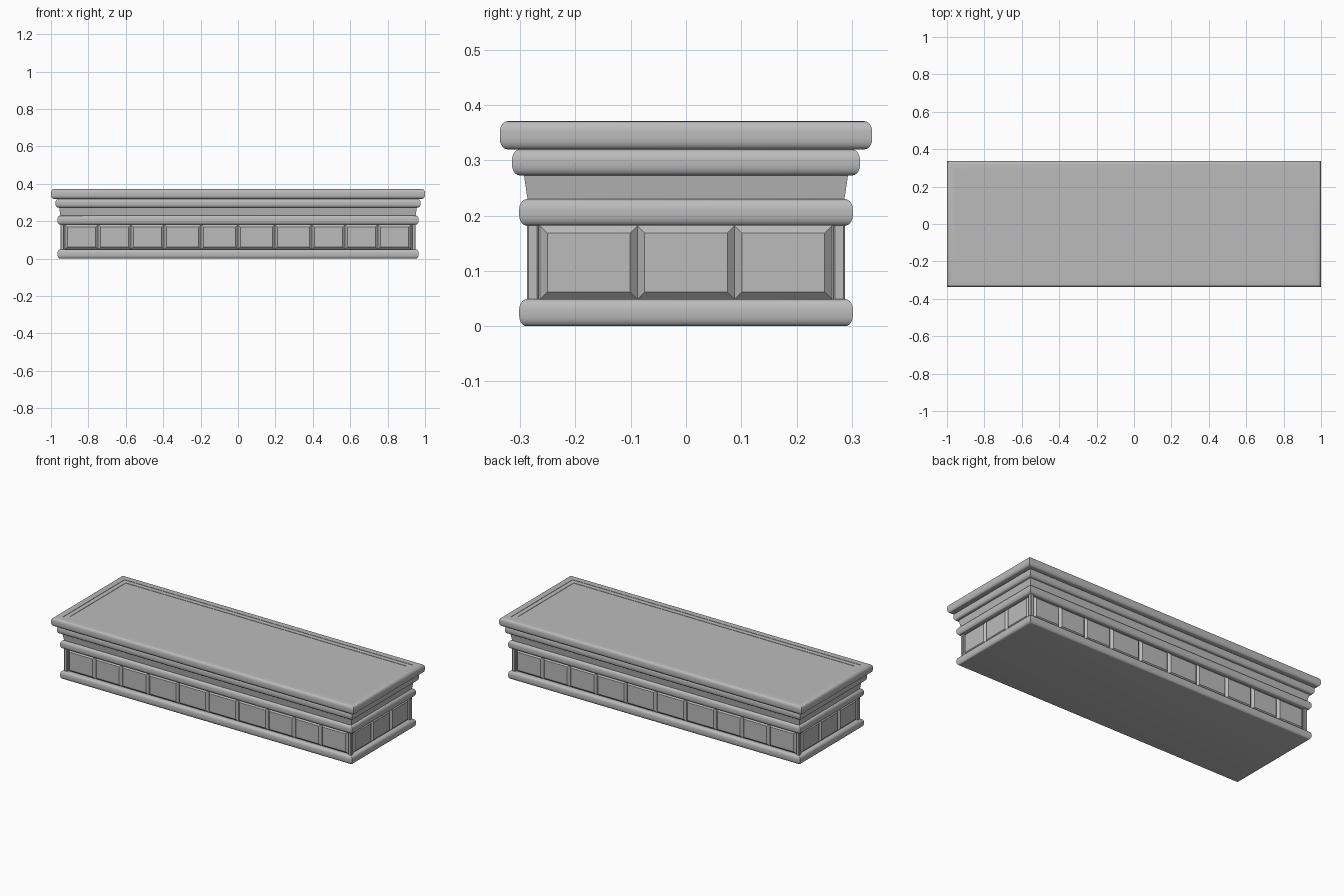
import bpy, bmesh, math

old = bpy.data.objects.get("Cube")
if old:
    bpy.data.objects.remove(old, do_unlink=True)

stone = bpy.data.materials.new("grey stone")
stone.use_nodes = True
grey = (0.5, 0.5, 0.5, 1)
stone.diffuse_color = grey
stone.node_tree.nodes["Principled BSDF"].inputs["Base Color"].default_value = grey


def finish(name, bm, smooth=False):
    bmesh.ops.recalc_face_normals(bm, faces=bm.faces)
    mesh = bpy.data.meshes.new(name)
    bm.to_mesh(mesh)
    bm.free()
    mesh.materials.append(stone)
    obj = bpy.data.objects.new(name, mesh)
    bpy.context.collection.objects.link(obj)
    if smooth:
        bpy.ops.object.select_all(action="DESELECT")
        obj.select_set(True)
        bpy.context.view_layer.objects.active = obj
        bpy.ops.object.shade_smooth_by_angle(angle=math.radians(40))
    return obj


def stack(bm, rings):
    """Join rectangular rings (half x, half y, z) into a closed, mitred solid."""
    loops = [[bm.verts.new((sx * x, sy * y, z))
              for sx, sy in ((-1, -1), (1, -1), (1, 1), (-1, 1))] for x, y, z in rings]
    for low, high in zip(loops, loops[1:]):
        for i in range(4):
            j = (i + 1) % 4
            bm.faces.new((low[i], low[j], high[j], high[i]))
    bm.faces.new(loops[0])
    bm.faces.new(loops[-1])


def moulding(name, hx, hy, z0, z1, extra=()):
    """Slab with rounded top and bottom edges and sharp mitred corners."""
    steps, rx, rz = 5, 0.014, 0.019
    arc = [math.pi / 2 * i / steps for i in range(steps + 1)]
    rings = [(hx - rx + rx * math.sin(a), hy - rx + rx * math.sin(a),
              z0 + rz - rz * math.cos(a)) for a in arc]
    rings += [(x, y, z0 + z1 - z) for x, y, z in reversed(rings)]
    bm = bmesh.new()
    stack(bm, rings + list(extra))
    return finish(name, bm, True)


# Mouldings, with a shallow stepped recess in the top slab
moulding("base_moulding", 0.965, 0.302, 0, 0.049)
moulding("middle_moulding", 0.965, 0.302, 0.182, 0.230)
moulding("upper_moulding", 0.976, 0.315, 0.273, 0.320)
top = 0.371
recess = [(0.954, 0.291, top), (0.954, 0.291, top - 0.002),
          (0.927, 0.264, top - 0.002), (0.927, 0.264, top - 0.004)]
moulding("top_slab", 1, 0.337, 0.320, top, recess)

# Flared neck and plain core
bm = bmesh.new()
stack(bm, [(0.949, 0.286, 0.225), (0.957, 0.294, 0.278)])
finish("flared_neck", bm)
bm = bmesh.new()
stack(bm, [(0.937, 0.275, 0.04), (0.937, 0.275, 0.19)])
finish("core", bm)

# Corner posts
for sx, side in ((-1, "right"), (1, "left")):
    for sy, end in ((-1, "front"), (1, "back")):
        bm = bmesh.new()
        stack(bm, [(0.0105, 0.0105, 0.04), (0.0105, 0.0105, 0.19)])
        bmesh.ops.translate(bm, verts=bm.verts, vec=(sx * 0.9395, sy * 0.2775, 0))
        upright = [e for e in bm.edges
                   if abs(e.verts[0].co.z - e.verts[1].co.z) > 0.1]
        bmesh.ops.bevel(bm, geom=upright, offset=0.003, segments=1, affect="EDGES")
        finish(f"{end}_{side}_post", bm)


def panel_row(name, bounds, depth, turn):
    """Row of raised panels with sloping borders on one side of the core."""
    bm = bmesh.new()
    slope, raised, bottom, height = 0.013, 0.0125, 0.049, 0.133
    for a, b in zip(bounds, bounds[1:]):
        inner = (a + slope, b - slope, bottom + slope, bottom + height - slope)
        loops = []
        for (l, r, lo, hi), y in (((a, b, bottom, bottom + height), -depth),
                                  (inner, -depth - raised)):
            loops.append([bm.verts.new((x, y, z))
                          for x, z in ((l, lo), (r, lo), (r, hi), (l, hi))])
        back, face = loops
        bm.faces.new(face)
        bm.faces.new(back)
        for i in range(4):
            j = (i + 1) % 4
            bm.faces.new((back[i], back[j], face[j], face[i]))
    for v in bm.verts:
        x, y = v.co.x, v.co.y
        v.co.x = x * math.cos(turn) - y * math.sin(turn)
        v.co.y = x * math.sin(turn) + y * math.cos(turn)
    finish(name, bm)


# Raised panels: wider ones in the middle of the long sides
half = [0.197, 0.395, 0.572, 0.748, 0.925]
long_bounds = [-x for x in reversed(half)] + [0] + half
short_bounds = [-0.264, -0.088, 0.088, 0.264]
panel_row("front_panels", long_bounds, 0.275, 0)
panel_row("back_panels", long_bounds, 0.275, math.pi)
panel_row("left_panels", short_bounds, 0.937, math.pi / 2)
panel_row("right_panels", short_bounds, 0.937, -math.pi / 2)
